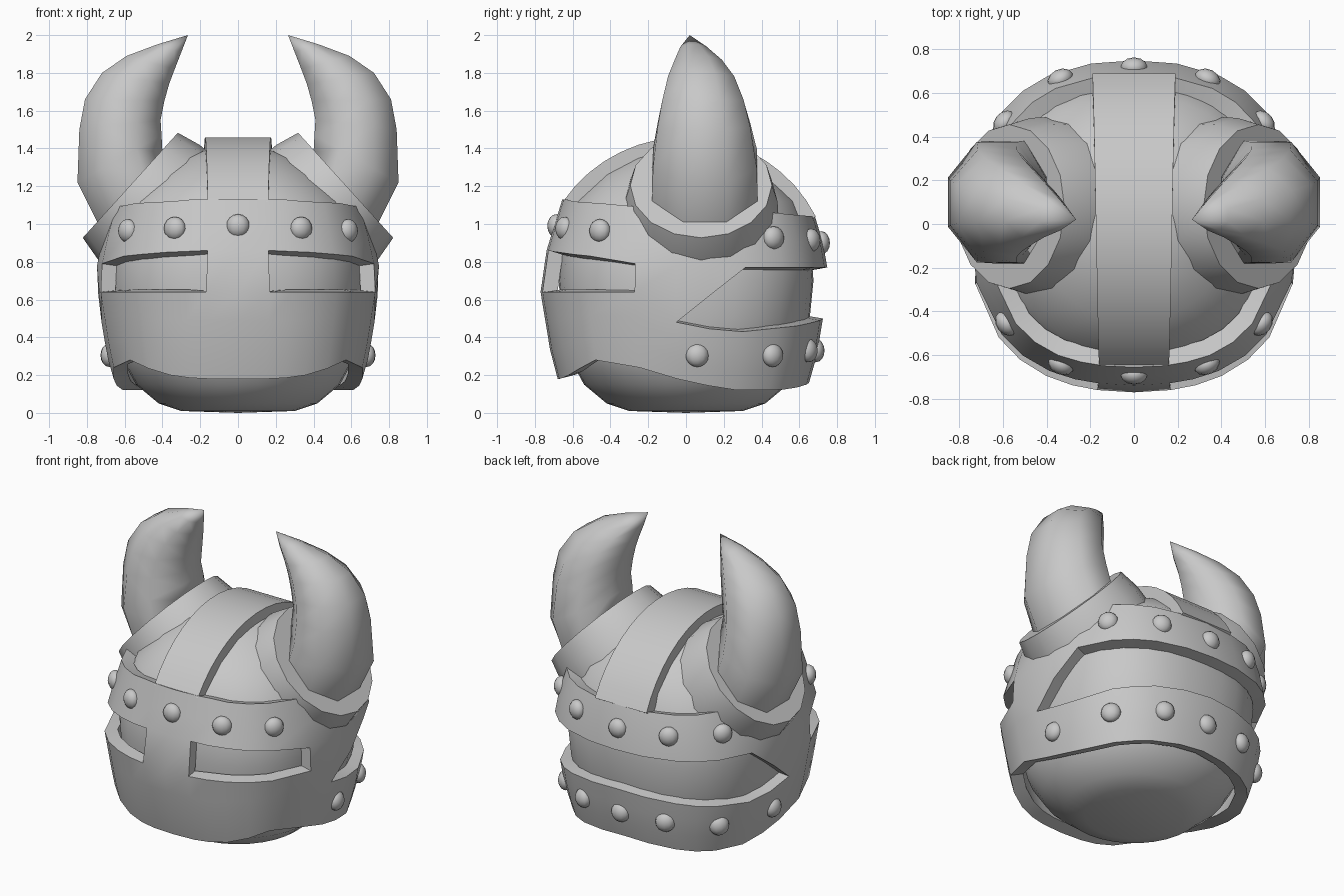
import bpy, bmesh, math
from mathutils import Vector, Matrix

if "Cube" in bpy.data.objects:
    bpy.data.objects.remove(bpy.data.objects["Cube"], do_unlink=True)

GREY = (0.58, 0.58, 0.58, 1)
steel = bpy.data.materials.new("plain_grey")
steel.use_nodes = True
steel.diffuse_color = GREY
steel.node_tree.nodes["Principled BSDF"].inputs["Base Color"].default_value = GREY


def finish(name, bm, angle=35, thickness=0):
    """Turn a bmesh into a shaded object, thickened inward when asked."""
    mesh = bpy.data.meshes.new(name)
    bm.to_mesh(mesh)
    bm.free()
    obj = bpy.data.objects.new(name, mesh)
    bpy.context.collection.objects.link(obj)
    mesh.materials.append(steel)
    bpy.ops.object.select_all(action="DESELECT")
    obj.select_set(True)
    bpy.context.view_layer.objects.active = obj
    if thickness:
        mod = obj.modifiers.new("thickness", "SOLIDIFY")
        mod.thickness = thickness
        mod.offset = -1
        bpy.ops.object.modifier_apply(modifier=mod.name)
    bpy.ops.object.shade_smooth_by_angle(angle=math.radians(angle))
    return obj


def interp(table, t):
    for (a, va), (b, vb) in zip(table, table[1:]):
        if t <= b:
            return va + (vb - va) * max(0, t - a) / (b - a)
    return table[-1][1]


def loft(bm, rings):
    """Bridge closed rings of equal length."""
    for a, b in zip(rings, rings[1:]):
        for i in range(len(a)):
            j = (i + 1) % len(a)
            bm.faces.new((a[i], a[j], b[j], b[i]))


def corner(a):
    """Extra radius on the diagonals, for a slightly squared plan."""
    return .047 * math.sin(2 * a) ** 2


# Head: a rounded, slightly boxy ball
profile = [(.3, .01), (.42, .05), (.54, .15), (.61, .28), (.655, .5), (.675, .7),
           (.66, .9), (.59, 1.12), (.45, 1.26), (.3, 1.35), (.14, 1.4)]
bm = bmesh.new()
N = 32
rings = []
for r, z in profile:
    square = interp([(.05, 0), (.4, 1), (.9, 1), (1.26, 0)], z)
    ring = []
    for k in range(N):
        a = k * math.tau / N
        d = r + square * corner(a)
        ring.append(bm.verts.new((d * math.cos(a), d * math.sin(a), z)))
    rings.append(ring)
loft(bm, rings)
for ring, z in ((rings[0][::-1], 0), (rings[-1], 1.41)):
    tip = bm.verts.new((0, 0, z))
    for k in range(N):
        bm.faces.new((ring[k], ring[(k + 1) % N], tip))
finish("head", bm, 60)

# Helmet shell: columns of (angle from front, hem, jaw top, brow, band top)
columns = [(0, .18, .64, .86, 1.13), (12.5, .18, .64, .86, 1.13), (21, .185, .64, .855, 1.13),
           (30, .2, .64, .85, 1.12), (40, .235, .64, .84, 1.115),
           (50, .28, .64, .83, 1.11), (69.5, .24, .64, .79, 1.09), (86, .18, .48, .78, 1.09),
           (100, .145, .445, .775, 1.08), (114, .12, .43, .77, 1.07), (130, .12, .45, .77, 1.06),
           (140, .125, .46, .77, 1.05), (150, .135, .475, .77, 1.045),
           (165, .15, .49, .77, 1.04), (180, .16, .5, .77, 1.04)]
full = [(-c[0],) + c[1:] for c in columns[:0:-1]] + columns
shell_radius = [(.12, .64), (.3, .692), (.64, .748), (.77, .748), (.86, .738), (1.13, .655)]
cheek_low = [(69.5, .64), (86, .48), (114, .77)]


def on_shell(deg, z):
    a = math.radians(deg)
    bulge = interp([(.64, .022), (.86, 0)], z) * max(0, math.cos(a))
    r = interp(shell_radius, z) + bulge + corner(a)
    return Vector((r * math.sin(a), -r * math.cos(a), z))


def plate(bm, cols, low, high, rows):
    grid = [[bm.verts.new(on_shell(c[0], low(c) + (high(c) - low(c)) * k / rows))
             for k in range(rows + 1)] for c in cols]
    for a, b in zip(grid, grid[1:]):
        for k in range(rows):
            bm.faces.new((a[k], b[k], b[k + 1], a[k + 1]))


bm = bmesh.new()
plate(bm, full, lambda c: c[1], lambda c: c[2], 3)                  # jaw and nape band
plate(bm, full, lambda c: c[3], lambda c: c[4], 2)                  # brow band
plate(bm, [c for c in full if abs(c[0]) < 20], lambda c: c[2], lambda c: c[3], 1)  # nose guard
for s in (-1, 1):                                                   # cheek plates
    plate(bm, [c for c in full if 69 < c[0] * s < 115],
          lambda c: interp(cheek_low, abs(c[0])), lambda c: c[3], 1)
bmesh.ops.remove_doubles(bm, verts=bm.verts[:], dist=.0005)
finish("helmet_shell", bm, 35, .08)

# Crest strap over the top, widening from brow to nape
bm = bmesh.new()
steps, start, end = 16, 33.5, 153.5
strip = []
for k in range(steps + 1):
    t = k / steps
    a = math.radians(start + (end - start) * t)
    reach = .78 if t < .5 else .768
    y, z = -reach * math.cos(a), .7 + .76 * math.sin(a)
    w = .16 + .03 * t
    strip.append([bm.verts.new((-w, y, z)), bm.verts.new((w, y, z))])
for a, b in zip(strip, strip[1:]):
    bm.faces.new((a[0], a[1], b[1], b[0]))
finish("crest_strap", bm, 35, .08)


# Rivets: flattened balls set square to the shell
def rivet(name, deg, z):
    a = math.radians(deg)
    bm = bmesh.new()
    bmesh.ops.create_uvsphere(bm, u_segments=12, v_segments=8, radius=.062)
    bmesh.ops.scale(bm, vec=(1, .75, 1), verts=bm.verts[:])
    bm.transform(Matrix.Translation(on_shell(deg, z)) @ Matrix.Rotation(a, 4, "Z")
                 @ Matrix.Translation((0, .01, 0)))
    finish(name, bm, 60)


for z_front, name, angles in ((.99, "brow_rivet", (0, 27.5, 52, 128, 153, 180)),
                              (.305, "nape_rivet", (95, 129, 155, 180))):
    for deg in angles:
        z = z_front
        if name == "brow_rivet":
            z -= .09 * deg / 180
        elif deg > 150:
            z += .025
        for s in ((1,) if deg in (0, 180) else (-1, 1)):
            rivet(name, s * deg, z)

# Horn stations: outer edge (x, z), inner edge (x, z), middle y, half depth
horn_rings = [((.74, 1.0), (.4, 1.38), .1, .28), ((.85, 1.22), (.405, 1.47), .1, .275),
              ((.84, 1.5), (.41, 1.55), .095, .245), ((.81, 1.66), (.39, 1.65), .09, .215),
              ((.72, 1.8), (.365, 1.74), .08, .175), ((.59, 1.89), (.335, 1.82), .065, .125),
              ((.43, 1.95), (.3, 1.91), .04, .07)]
SIDES = 8
axis = Vector((.74, 0, .67)).normalized()
for s, side in ((1, "left"), (-1, "right")):
    # Horn
    bm = bmesh.new()
    rings = []
    for outer, inner, y, depth in horn_rings:
        o, i = Vector((outer[0], y, outer[1])), Vector((inner[0], y, inner[1]))
        mid, half = (o + i) / 2, (o - i) / 2
        ring = []
        for k in range(SIDES):
            a = (k + .5) * math.tau / SIDES
            g = 1 / math.cos(math.pi / SIDES)
            p = mid + half * math.cos(a) * g + Vector((0, depth * math.sin(a) * g, 0))
            ring.append(bm.verts.new((p.x * s, p.y, p.z)))
        rings.append(ring)
    loft(bm, rings)
    tip = bm.verts.new((.265 * s, .02, 2))
    for k in range(SIDES):
        bm.faces.new((rings[-1][k], rings[-1][(k + 1) % SIDES], tip))
    bm.faces.new(rings[0])
    bmesh.ops.recalc_face_normals(bm, faces=bm.faces[:])
    finish(side + "_horn", bm, 60)

    # Collar around the horn root, flaring into the helmet
    bm = bmesh.new()
    across = Vector((axis.z, 0, -axis.x))
    rings = []
    for depth, r in ((0, .375), (.13, .405), (.27, .41)):
        mid = Vector((.57, .08, 1.205)) - axis * depth
        ring = []
        for k in range(16):
            a = k * math.tau / 16
            p = mid + across * r * math.cos(a) + Vector((0, r * math.sin(a), 0))
            ring.append(bm.verts.new((p.x * s, p.y, p.z)))
        rings.append(ring)
    loft(bm, rings)
    bm.faces.new(rings[0])
    bm.faces.new(rings[-1])
    bmesh.ops.recalc_face_normals(bm, faces=bm.faces[:])
    finish(side + "_horn_collar", bm, 35)
